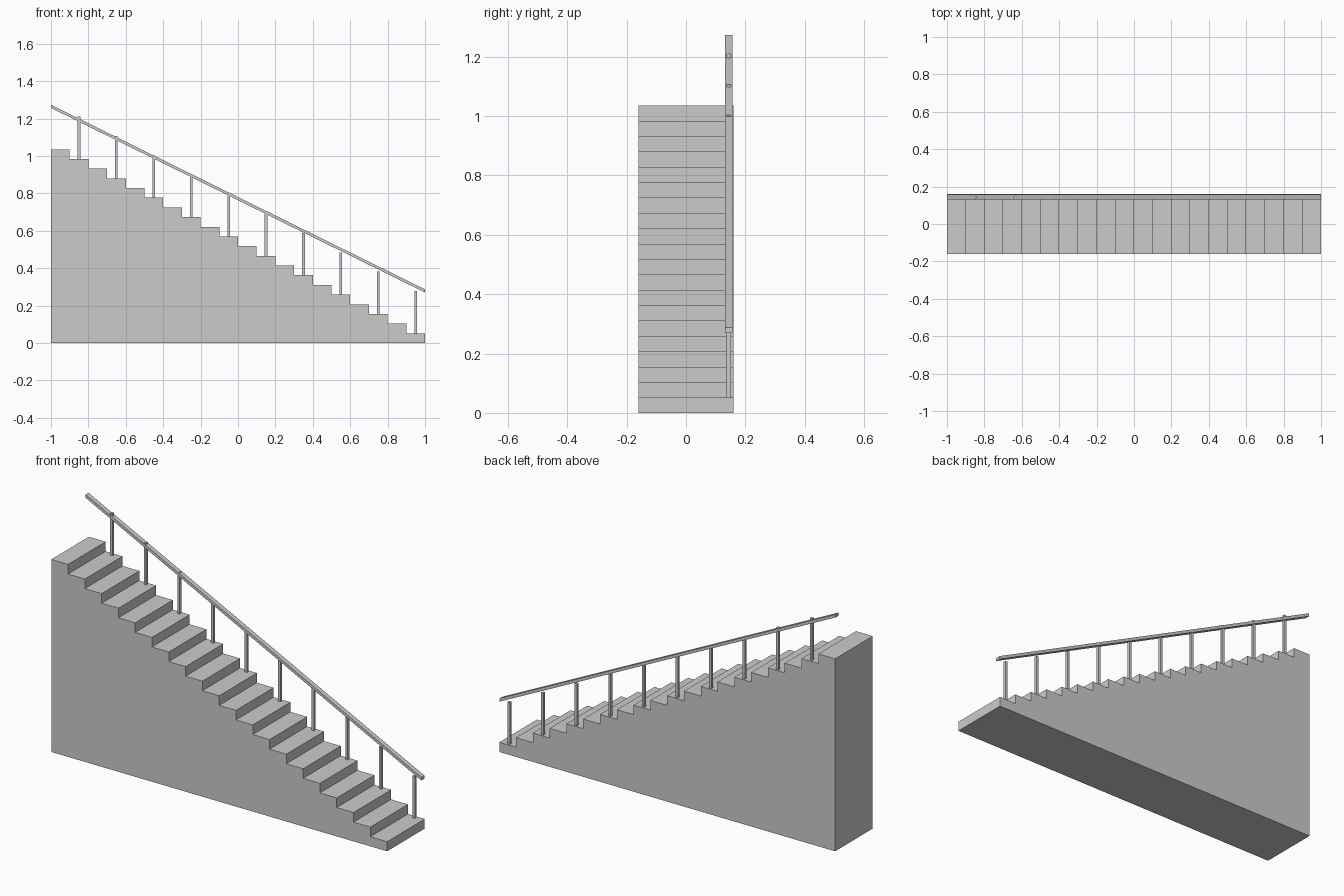
import bpy, bmesh

if "Cube" in bpy.data.objects:
    bpy.data.objects.remove(bpy.data.objects["Cube"])

STEPS, RUN, RISE, HALF = 20, 0.1, 0.0518, 0.16


def extrude_profile(name, pts, y0, y1):
    """Solid made by sweeping an x-z outline along y."""
    bm = bmesh.new()
    face = bm.faces.new([bm.verts.new((x, y0, z)) for x, z in pts])
    res = bmesh.ops.extrude_face_region(bm, geom=[face])
    verts = [g for g in res["geom"] if isinstance(g, bmesh.types.BMVert)]
    bmesh.ops.translate(bm, verts=verts, vec=(0, y1 - y0, 0))
    bmesh.ops.recalc_face_normals(bm, faces=bm.faces)
    mesh = bpy.data.meshes.new(name)
    bm.to_mesh(mesh)
    bm.free()
    obj = bpy.data.objects.new(name, mesh)
    bpy.context.collection.objects.link(obj)
    return obj


# Solid staircase, climbing towards -x
outline = [(-1, 0), (1, 0)]
for i in range(STEPS):
    x = 1 - i * RUN
    outline += [(x, (i + 1) * RISE), (x - RUN, (i + 1) * RISE)]
extrude_profile("staircase", outline, -HALF, HALF)

# Square posts on every second step
for k in range(10):
    x, z, r = 0.95 - 0.2 * k, (2 * k + 1) * RISE, 0.007
    extrude_profile(f"post_{k + 1}",
                    [(x - r, z), (x + r, z), (x + r, z + 0.226), (x - r, z + 0.226)],
                    0.137, 0.151)

# Sloping handrail
extrude_profile("handrail",
                [(-1, 1.257), (1, 0.27), (1, 0.287), (-1, 1.274)], 0.131, 0.157)
